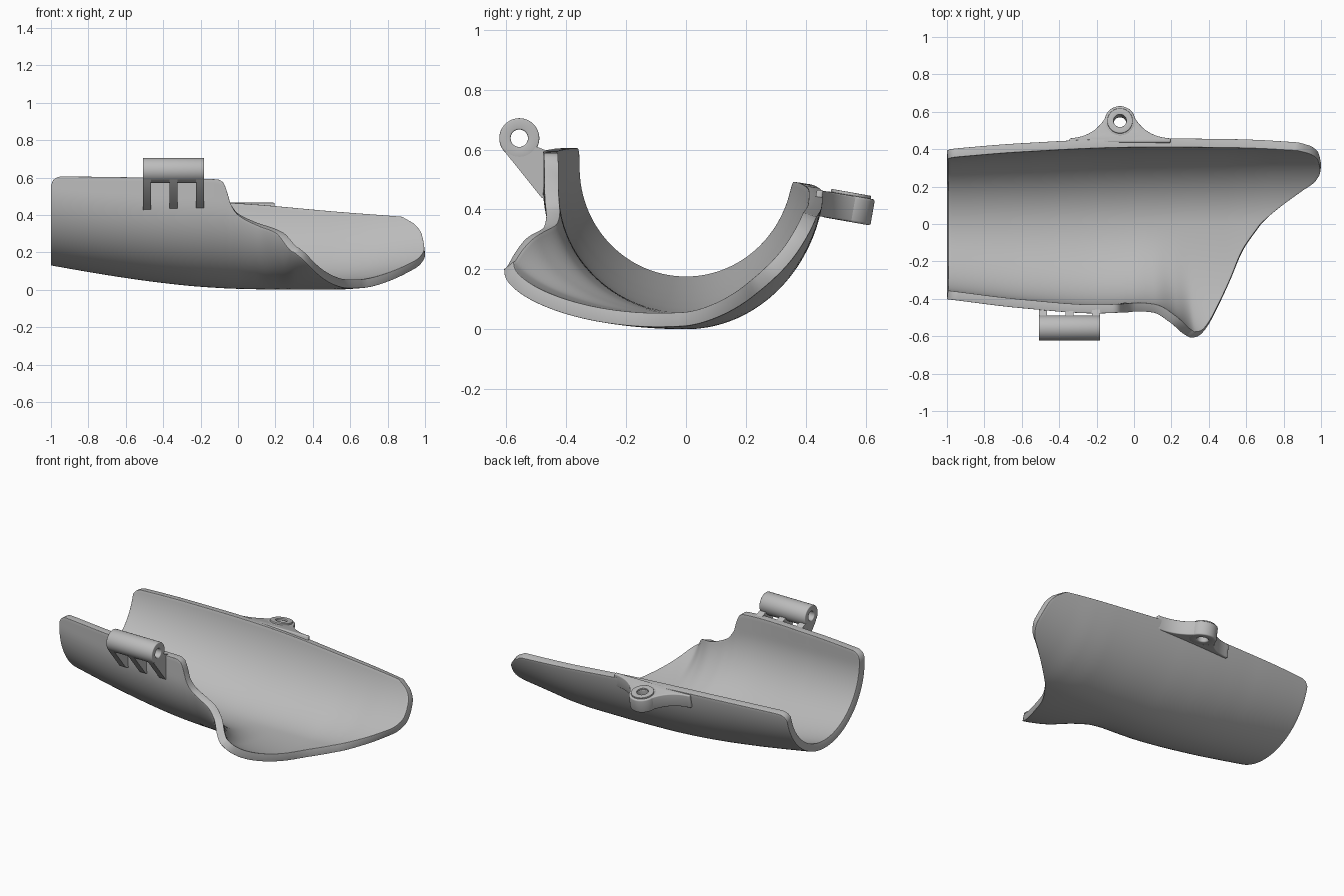
import bpy, bmesh
from math import sin, cos, acos, pi, radians
from mathutils import Matrix, Vector

if "Cube" in bpy.data.objects:
    bpy.data.objects.remove(bpy.data.objects["Cube"], do_unlink=True)

grey = bpy.data.materials.new("matte_grey")
grey.use_nodes = True
grey.diffuse_color = (0.5, 0.5, 0.5, 1)
grey.node_tree.nodes["Principled BSDF"].inputs["Base Color"].default_value = grey.diffuse_color


def curve(*points):
    """Smooth monotone interpolation through (x, value) points."""
    xs = [p[0] for p in points]
    ys = [p[1] for p in points]
    slopes = [(ys[i + 1] - ys[i]) / (xs[i + 1] - xs[i]) for i in range(len(xs) - 1)]
    tangents = [slopes[0]]
    for a, b in zip(slopes, slopes[1:]):
        tangents.append(2 * a * b / (a + b) if a * b > 0 else 0)
    tangents.append(slopes[-1])

    def value(x):
        x = min(max(x, xs[0]), xs[-1])
        i = 0
        while i < len(slopes) - 1 and x > xs[i + 1]:
            i += 1
        h = xs[i + 1] - xs[i]
        t = (x - xs[i]) / h
        s = t * t * (3 - 2 * t)
        return (ys[i] * (1 - s) + ys[i + 1] * s
                + h * t * (1 - t) * ((1 - t) * tangents[i] - t * tangents[i + 1]))
    return value


def finish(name, bm, bevel=0.0, matrix=Matrix(), thickness=0.0, angle=40):
    """Turn a bmesh into a shaded object with its modifiers applied."""
    mesh = bpy.data.meshes.new(name)
    if not thickness:
        bmesh.ops.recalc_face_normals(bm, faces=bm.faces)
    bm.to_mesh(mesh)
    bm.free()
    mesh.transform(matrix)
    mesh.materials.append(grey)
    obj = bpy.data.objects.new(name, mesh)
    bpy.context.collection.objects.link(obj)
    bpy.ops.object.select_all(action='DESELECT')
    obj.select_set(True)
    bpy.context.view_layer.objects.active = obj
    if thickness:
        solid = obj.modifiers.new("wall", 'SOLIDIFY')
        solid.thickness = thickness
        solid.offset = -1
        solid.use_even_offset = True
        bpy.ops.object.modifier_apply(modifier="wall")
    if bevel:
        mod = obj.modifiers.new("soft_edges", 'BEVEL')
        mod.width = bevel
        mod.segments = 3
        mod.limit_method = 'ANGLE'
        mod.angle_limit = radians(55)
        bpy.ops.object.modifier_apply(modifier="soft_edges")
    bpy.ops.object.shade_smooth_by_angle(angle=radians(angle))
    return obj


def tube(name, outer, inner, length, matrix, bevel=0.005, sides=48):
    """Hollow cylinder along local z."""
    bm = bmesh.new()
    section = [(outer, -1), (outer, 1), (inner, 1), (inner, -1)]
    rings = [[bm.verts.new((r * cos(2 * pi * k / sides), r * sin(2 * pi * k / sides), e * length / 2))
              for k in range(sides)] for r, e in section]
    for n in range(4):
        a, b = rings[n], rings[(n + 1) % 4]
        for k in range(sides):
            m = (k + 1) % sides
            bm.faces.new((a[k], a[m], b[m], b[k]))
    return finish(name, bm, bevel, matrix)


def prism(name, outline, depth, matrix, bevel=0.0):
    """Flat outline extruded evenly both ways along local z."""
    bm = bmesh.new()
    face = bm.faces.new([bm.verts.new((x, y, -depth / 2)) for x, y in outline])
    out = bmesh.ops.extrude_face_region(bm, geom=[face])
    bmesh.ops.translate(bm, vec=(0, 0, depth),
                        verts=[g for g in out["geom"] if isinstance(g, bmesh.types.BMVert)])
    return finish(name, bm, bevel, matrix)


# Trough shape: keel height, then half width, arc height and rim height of each side
keel = curve((-1, .13), (-.8, .095), (-.6, .063), (-.4, .036), (-.2, .016), (0, .005),
             (.3, 0), (.5, 0), (.65, .008), (.8, .028), (1, .055))
front_width = curve((-1, .402), (-.6, .45), (-.2, .478), (0, .472), (.1, .48), (.2, .535),
                    (.3, .645), (.4, .69), (.6, .73))
front_arc = curve((-1, .41), (-.2, .46), (0, .45), (.1, .41), (.2, .34), (.3, .3), (.6, .28))
front_rim = curve((-1, .56), (-.985, .59), (-.95, .605), (-.4, .598), (-.11, .59), (-.08, .575),
                  (-.06, .53), (-.04, .46), (0, .4), (.1, .345), (.2, .305), (.3, .2), (.5, .19))
back_width = curve((-1, .405), (-.6, .437), (0, .462), (.5, .465), (1, .462))
back_arc = curve((-1, .42), (-.5, .5), (0, .53), (.5, .52), (1, .5))
back_rim = curve((-1, .45), (-.98, .475), (-.95, .485), (-.4, .473), (0, .455), (.5, .41),
                 (.88, .375), (1, .36))
# Reach of the open end, from the front rim (-1) to the back rim (1)
reach = curve((-1, .3), (-.9, .345), (-.79, .38), (-.55, .45), (-.336, .52), (-.165, .58), (0, .68),
              (.17, .785), (.355, .9), (.495, .975), (.63, 1), (.83, .985), (.93, .95), (1, .88))


def shell_point(u, v):
    x = -1 + u * (1 + reach(v))
    side, width, arc, rim = ((-1, front_width, front_arc, front_rim) if v < 0
                             else (1, back_width, back_arc, back_rim))
    h = arc(x)
    rise = (rim(x) - keel(x)) / h
    limit = acos(1 - rise) if rise < 1 else pi / 2 + rise - 1
    a = abs(v) * limit
    if a < pi / 2:
        return x, side * width(x) * sin(a), keel(x) + h * (1 - cos(a))
    return x, side * width(x), keel(x) + h * (1 + a - pi / 2)


bm = bmesh.new()
cols, rows = 110, 72
grid = [[bm.verts.new(shell_point(i / cols, 2 * j / rows - 1)) for j in range(rows + 1)]
        for i in range(cols + 1)]
for i in range(cols):
    for j in range(rows):
        bm.faces.new((grid[i][j], grid[i][j + 1], grid[i + 1][j + 1], grid[i + 1][j]))
finish("trough_shell", bm, 0.011, thickness=0.047)

# Front hinge: barrel along x carried by three triangular ribs
along_x = Matrix(((0, 0, 1, 0), (1, 0, 0, 0), (0, 1, 0, 0), (0, 0, 0, 1)))
tube("hinge_barrel", .067, .029, .328, Matrix.Translation((-.345, -.557, .638)) @ along_x)
rib = [(-.605, .592), (-.483, .44), (-.435, .42), (-.435, .585), (-.5, .61), (-.53, .59), (-.57, .59)]
for label, x in (("left", -.203), ("middle", -.345), ("right", -.487)):
    prism("hinge_rib_" + label, rib, .044, Matrix.Translation((x, 0, 0)) @ along_x)

# Back lug: ring with a raised washer and a flange flowing into the wall
tilt = Matrix.Translation((-.075, .543, .404)) @ Matrix.Rotation(radians(-10), 4, 'X')
tube("lug_ring", .082, .034, .088, tilt, .008)
tube("lug_washer", .068, .034, .012, tilt @ Matrix.Translation((0, 0, .048)), .003)
start, pull, end = Vector((.27, -.093)), Vector((.13, -.085)), Vector((.07, .035))
sweep = [start * (1 - t) ** 2 + pull * 2 * t * (1 - t) + end * t * t for t in (k / 12 for k in range(13))]
seat = [(.06 * cos(a), .06 * sin(a)) for a in (-pi * k / 16 for k in range(17))]
flange = [(.27, -.115)] + [tuple(p) for p in sweep] + seat
flange += [(-p.x, p.y) for p in reversed(sweep)] + [(-.27, -.115)]
prism("lug_flange", flange, .086, tilt, .006)
